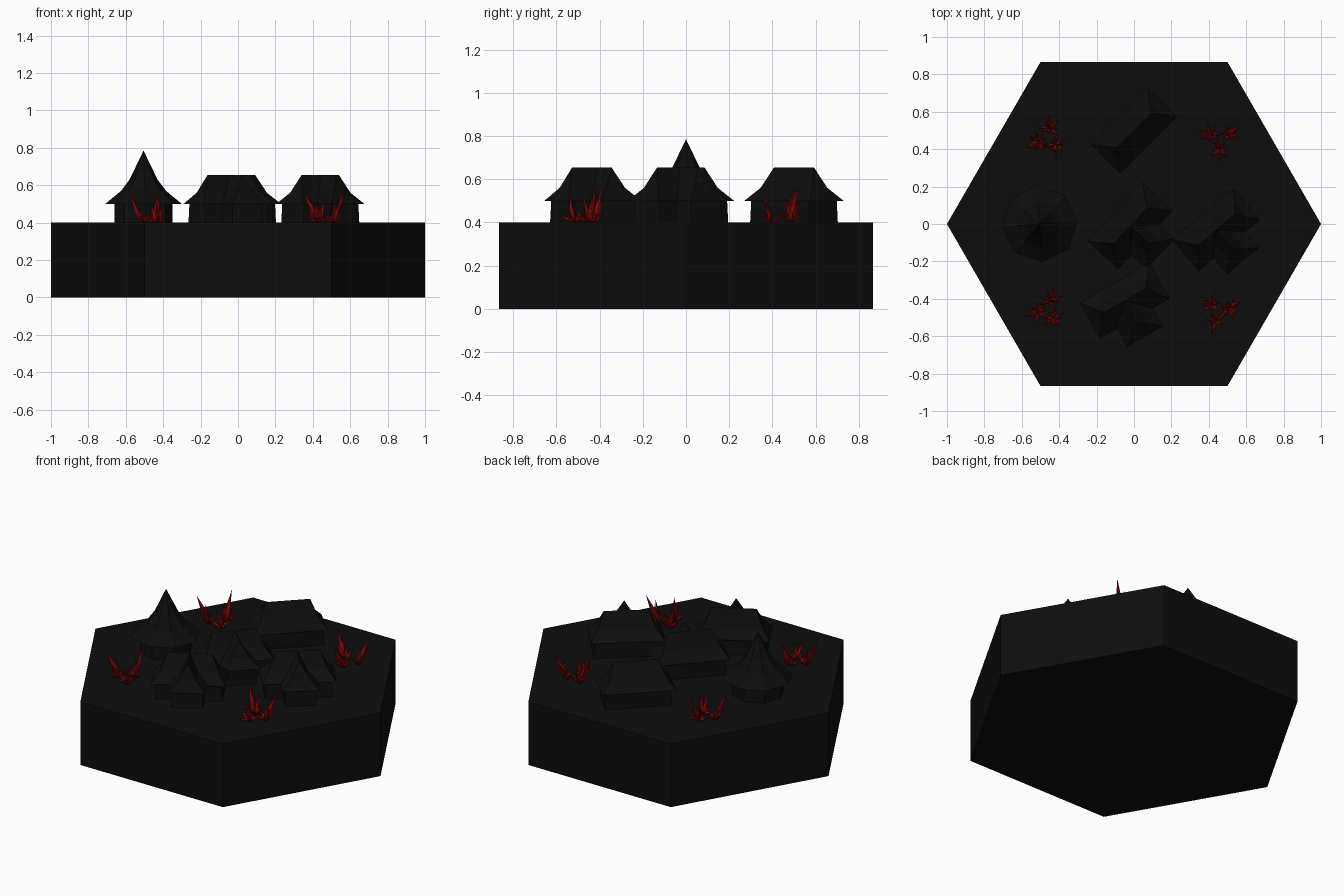
import bpy, bmesh, math, random
from mathutils import Matrix, Vector

random.seed(4)
if "Cube" in bpy.data.objects:
    bpy.data.objects.remove(bpy.data.objects["Cube"], do_unlink=True)


def material(name, rgb):
    m = bpy.data.materials.new(name)
    m.use_nodes = True
    color = (*rgb, 1)
    m.diffuse_color = color
    m.node_tree.nodes["Principled BSDF"].inputs["Base Color"].default_value = color
    return m


BLACK = material("near black", (0.004, 0.004, 0.004))
RED = material("deep red", (0.2, 0.003, 0.003))
GROUND = 0.4
EAVE = 0.5


def finish(name, bm, mat, matrix=Matrix()):
    bmesh.ops.remove_doubles(bm, verts=bm.verts, dist=0.0001)
    bmesh.ops.recalc_face_normals(bm, faces=bm.faces)
    me = bpy.data.meshes.new(name)
    bm.to_mesh(me)
    bm.free()
    me.materials.append(mat)
    ob = bpy.data.objects.new(name, me)
    ob.matrix_world = matrix
    bpy.context.collection.objects.link(ob)
    return ob


def loft(bm, rings, matrix=Matrix()):
    """Skin a stack of point rings and cap both ends."""
    loops = [[bm.verts.new(matrix @ Vector(p)) for p in ring] for ring in rings]
    n = len(loops[0])
    for low, high in zip(loops, loops[1:]):
        for i in range(n):
            j = (i + 1) % n
            bm.faces.new((low[i], low[j], high[j], high[i]))
    bm.faces.new(loops[0][::-1])
    bm.faces.new(loops[-1])


def polygon(sides, r, z, turn=0.0):
    return [(r * math.cos(turn + math.tau * i / sides),
             r * math.sin(turn + math.tau * i / sides), z) for i in range(sides)]


def rectangle(x0, x1, half, z):
    return [(x0, -half, z), (x1, -half, z), (x1, half, z), (x0, half, z)]


# Hexagonal ground slab
bm = bmesh.new()
loft(bm, [polygon(6, 1, 0), polygon(6, 1, GROUND)])
finish("ground_slab", bm, BLACK)

# Half length, half width and height of wall and flared roof
WALL = [(0.195, 0.092, GROUND), (0.19, 0.09, EAVE)]
ROOF = [(0.215, 0.11, EAVE), (0.168, 0.05, 0.56), (0.13, 0.0, 0.655)]


def house(name, x, y, degrees, wing):
    place = Matrix.Translation((x, y, 0)) @ Matrix.Rotation(math.radians(degrees), 4, "Z")
    for part, sections in (("walls", WALL), ("roof", ROOF)):
        bm = bmesh.new()
        loft(bm, [rectangle(-l, l, w, z) for l, w, z in sections])
        finish(f"{name}_{part}", bm, BLACK, place)
        if wing:
            # The wing leaves the middle of the long side
            bm = bmesh.new()
            loft(bm, [rectangle(0, l + 0.005, w, z) for l, w, z in sections])
            finish(f"{name}_wing_{part}", bm, BLACK,
                   place @ Matrix.Rotation(-math.pi / 2, 4, "Z"))


house("back_house", 0.0, 0.5, 45, False)
house("middle_house", -0.02, -0.01, 47, True)
house("front_house", -0.05, -0.41, 30, True)
house("left_house", 0.44, -0.03, 40, True)

# Round hut with a pointed flared roof
hut = Matrix.Translation((-0.505, 0, 0))
bm = bmesh.new()
loft(bm, [polygon(8, 0.155, GROUND, 0.07), polygon(8, 0.155, EAVE + 0.01, 0.07)])
finish("round_hut_walls", bm, BLACK, hut)
bm = bmesh.new()
loft(bm, [polygon(8, r, z, 0.07) for r, z in
          ((0.205, EAVE), (0.12, 0.57), (0.075, 0.63), (0, 0.785))])
finish("round_hut_roof", bm, BLACK, hut)


def spike(bm, base, azimuth, tilt, length):
    """Thin four-sided crystal, widest in its lower third."""
    m = (Matrix.Translation(base) @ Matrix.Rotation(azimuth, 4, "Z")
         @ Matrix.Rotation(tilt, 4, "Y"))
    r = 0.004 + length * 0.07
    loft(bm, [polygon(4, r * 0.5, 0), polygon(4, r, length * 0.35),
              polygon(4, 0, length)], m)


# Crystal clusters: three tufts each, around dark stones
for name, x, y, turn in (("back_right", -0.46, 0.46, 1.4), ("back_left", 0.46, 0.45, 0.5),
                         ("front_right", -0.46, -0.46, 1.2), ("front_left", 0.455, -0.465, 0.3)):
    crystals, stones = bmesh.new(), bmesh.new()
    for k in range(3):
        a = turn + k * math.tau / 3
        base = Vector((0.055 * math.cos(a), 0.055 * math.sin(a), 0))
        bmesh.ops.create_icosphere(stones, subdivisions=1, radius=0.02,
                                   matrix=Matrix.Translation(base))
        # Low ring of short spikes
        for i in range(8):
            spike(crystals, base, a + i * math.tau / 8 + random.uniform(-0.2, 0.2),
                  random.uniform(0.7, 1.2), random.uniform(0.05, 0.085))
        # Upright spikes leaning outwards
        for i in range(3):
            spike(crystals, base, a + (i - 1) * 0.9, random.uniform(0.2, 0.5),
                  random.uniform(0.1, 0.14))
        if k < 2:
            spike(crystals, base, a + 0.2, 0.4, 0.185)
    place = Matrix.Translation((x, y, GROUND))
    finish(f"{name}_crystals", crystals, RED, place)
    finish(f"{name}_stones", stones, BLACK, place)
